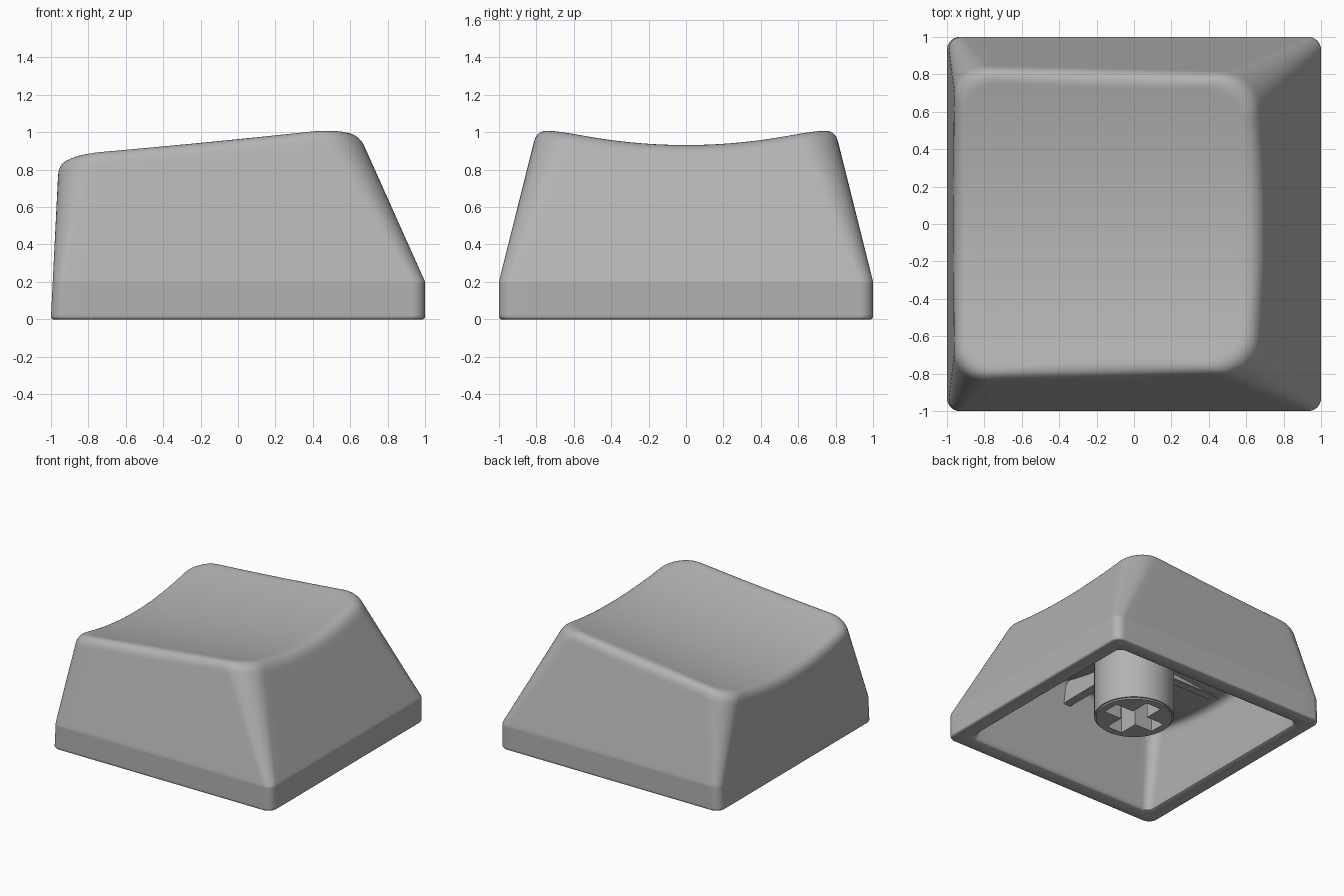
import bpy, bmesh, math
from mathutils import Vector

default = bpy.data.objects.get("Cube")
if default:
    bpy.data.objects.remove(default, do_unlink=True)

# One matte grey plastic
grey = bpy.data.materials.new("grey_plastic")
grey.use_nodes = True
COLOR = (0.45, 0.45, 0.45, 1)
grey.diffuse_color = COLOR
grey.node_tree.nodes["Principled BSDF"].inputs["Base Color"].default_value = COLOR

CORNER, SIDE = 10, 20


def outline(left, right, half, r):
    """Rounded rectangle with a fixed point count, counter-clockwise."""
    centres = [(right - r, half - r), (left + r, half - r),
               (left + r, r - half), (right - r, r - half)]
    arcs = []
    for k, (cx, cy) in enumerate(centres):
        angles = [math.pi / 2 * (k + j / CORNER) for j in range(CORNER + 1)]
        arcs.append([Vector((cx + r * math.cos(a), cy + r * math.sin(a))) for a in angles])
    pts = []
    for k, arc in enumerate(arcs):
        nxt = arcs[(k + 1) % 4][0]
        pts += arc + [arc[-1].lerp(nxt, j / SIDE) for j in range(1, SIDE)]
    return pts


def outer(z):
    h = max(z - 0.2, 0)
    return outline(-1 + 0.05 * z, 1 - 0.448 * h, 1 - 0.25 * h, 0.07 + 0.17 * h)


def inner(z):
    return outline(-0.87 + 0.03 * z, 0.87 - 0.3 * z, 0.87 - 0.16 * z, 0.06 + 0.06 * z)


def dish(p, drop=0):
    """Tilted, scooped top surface."""
    return 0.87 + 0.104 * p.x + 0.17 * p.y ** 2 - drop


def level(pts, z):
    return [Vector((p.x, p.y, z)) for p in pts]


def cap_rings(wall, start, drop, fillet, centre, steps):
    """Wall rows from height start, a rounded edge, then rings closing on the centre."""
    base = level(wall(start), start)
    probe = level(wall(0.7), 0.7)
    low, edge, top = [], [], []
    for b, q in zip(base, probe):
        slope = (q - b) / (q.z - b.z)
        z = 0.8
        for _ in range(12):
            z = dish(b + slope * (z - b.z), drop)
        corner = b + slope * (z - b.z)
        inward = (centre - corner).to_2d().normalized() * fillet
        shelf = corner + inward.to_3d()
        shelf.z = dish(shelf, drop)
        low.append(corner - slope.normalized() * fillet)
        edge.append(corner)
        top.append(shelf)
    rows = [[b.lerp(c, t) for b, c in zip(base, low)] for t in (0, 0.03, 0.35, 0.7, 0.96)]
    for j in range(9):
        t = j / 8
        rows.append([a.lerp(c, t).lerp(c.lerp(d, t), t) for a, c, d in zip(low, edge, top)])
    for j in range(steps):
        f = 0.97 * (1 - j / steps)
        ring = [centre + (p - centre) * f for p in top]
        for p in ring:
            p.z = dish(p, drop)
        rows.append(ring)
    return rows


def finish(name, bm, angle=30):
    bmesh.ops.recalc_face_normals(bm, faces=bm.faces)
    mesh = bpy.data.meshes.new(name)
    bm.to_mesh(mesh)
    bm.free()
    obj = bpy.data.objects.new(name, mesh)
    bpy.context.collection.objects.link(obj)
    mesh.materials.append(grey)
    bpy.ops.object.select_all(action="DESELECT")
    obj.select_set(True)
    bpy.context.view_layer.objects.active = obj
    if angle:
        bpy.ops.object.shade_smooth_by_angle(angle=math.radians(angle))
    return obj


def box(name, lo, hi, bevel=0.0):
    lo, hi = Vector(lo), Vector(hi)
    bm = bmesh.new()
    bmesh.ops.create_cube(bm, size=1)
    for v in bm.verts:
        v.co = (lo + hi) / 2 + v.co * (hi - lo)
    if bevel:
        bmesh.ops.bevel(bm, geom=bm.edges[:], offset=bevel, segments=2, affect="EDGES")
    return finish(name, bm, 0)


# Hollow shell: top centre, outer wall, rim, inner wall, roof
skin = cap_rings(outer, 0.205, 0, 0.085, Vector((-0.14, 0, 0)), 14)
roof = cap_rings(inner, 0.03, 0.22, 0.06, Vector((-0.1, 0, 0)), 8)
rim = []
for z, inset in ((0.195, 0), (0.19, 0), (0.025, 0), (0.012, 0), (0.004, 0.004), (0, 0.012)):
    rim.append(level([p * (1 - inset) for p in outer(z)], z))
rim.append(level([p * 1.015 for p in inner(0)], 0))
rim.append(level([p * 1.004 for p in inner(0)], 0.006))
rows = skin[::-1] + rim + roof

bm = bmesh.new()
loops = [[bm.verts.new(p) for p in row] for row in rows]
count = len(loops[0])
for a, b in zip(loops, loops[1:]):
    for i in range(count):
        j = (i + 1) % count
        bm.faces.new((a[i], a[j], b[j], b[i]))
for ring, drop in ((loops[0], 0), (loops[-1], 0.22)):
    mid = sum((v.co for v in ring), Vector()) / count
    hub = bm.verts.new((mid.x, mid.y, dish(mid, drop)))
    for i in range(count):
        bm.faces.new((ring[i], ring[(i + 1) % count], hub))
finish("shell", bm, 40)

# Stem with a cross-shaped socket
STEM_LOW, STEM_TOP = 0.11, 0.76
bm = bmesh.new()
bmesh.ops.create_cone(bm, cap_ends=True, segments=64, radius1=0.3, radius2=0.3,
                      depth=STEM_TOP - STEM_LOW)
bmesh.ops.translate(bm, verts=bm.verts, vec=(0, 0, (STEM_TOP + STEM_LOW) / 2))
bottom = [e for e in bm.edges if all(v.co.z < 0.2 for v in e.verts)]
bmesh.ops.bevel(bm, geom=bottom, offset=0.012, segments=2, affect="EDGES")
stem = finish("stem", bm)
for name, x, y in (("socket_cutter_x", 0.23, 0.07), ("socket_cutter_y", 0.07, 0.23)):
    cutter = box(name, (-x, -y, 0), (x, y, 0.55))
    cutter.hide_render = True
    cutter.hide_set(True)
    cut = stem.modifiers.new(name, "BOOLEAN")
    cut.operation = "DIFFERENCE"
    cut.solver = "EXACT"
    cut.object = cutter
    # The cutters only serve the stem, so bake the cut and drop them
    bpy.context.view_layer.objects.active = stem
    bpy.ops.object.modifier_apply(modifier=name)
    bpy.data.objects.remove(cutter, do_unlink=True)

# Support ribs from the stem to the walls
RIB = 0.035
box("rib_left", (0.25, -RIB, 0.565), (0.72, RIB, 0.74), 0.008)
box("rib_right", (-0.9, -RIB, 0.565), (-0.25, RIB, 0.74), 0.008)
box("rib_front", (-RIB, -0.82, 0.565), (RIB, -0.25, 0.8), 0.008)
box("rib_back", (-RIB, 0.25, 0.565), (RIB, 0.82, 0.8), 0.008)
